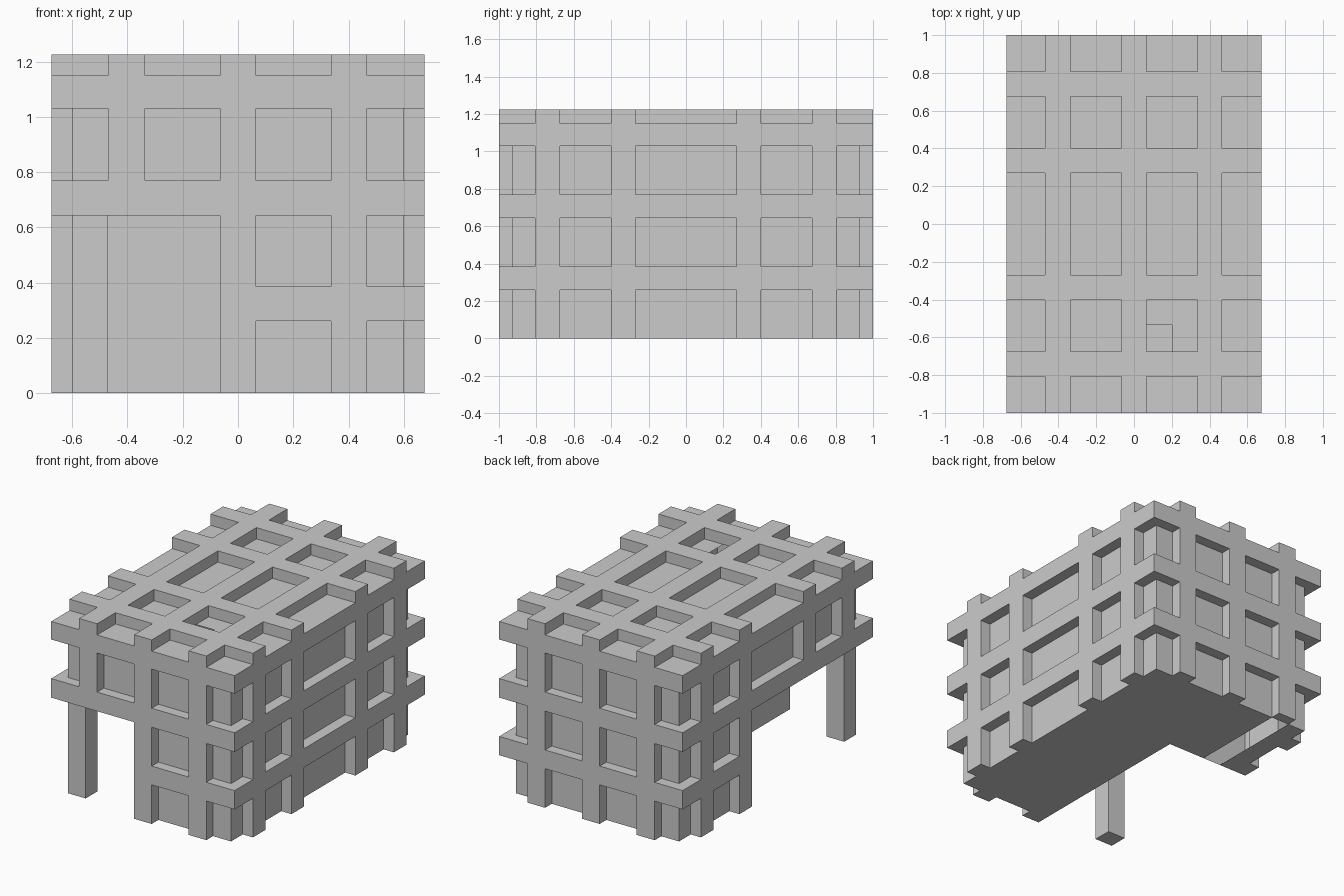
import bpy, bmesh

if "Cube" in bpy.data.objects:
    bpy.data.objects.remove(bpy.data.objects["Cube"])

# Break lines of the block structure along each axis
XS = [-0.675, -0.60, -0.47, -0.337, -0.065, 0.065, 0.20, 0.337, 0.467, 0.60, 0.675]
YS = [-1, -0.93, -0.807, -0.675, -0.535, -0.402, -0.27, 0.27, 0.402, 0.675, 0.807, 0.93, 1]
ZS = [0, 0.26, 0.385, 0.643, 0.77, 1.03, 1.15, 1.225]

# Raised bands wrapping the body: centre positions and half width
X_BANDS, Y_BANDS, Z_BANDS = (-0.403, 0, 0.402), (-0.741, -0.336, 0.336, 0.741), (0.323, 0.707, 1.09)


def on_band(value, bands):
    return any(abs(value - b) < 0.069 for b in bands)


def body(x, y, z):
    """Core box plus bands in three directions, minus the open front left corner."""
    if abs(x) > 0.675 or abs(y) > 1 or not 0 < z < 1.225:
        return False
    if z < 0.643 and x < -0.065 and y < 0.27:
        return False
    core = abs(x) < 0.60 and abs(y) < 0.93 and z < 1.15
    return core or on_band(x, X_BANDS) or on_band(y, Y_BANDS) or on_band(z, Z_BANDS)


def opening(x, y, z):
    """Small missing panel on top and missing strip on the underside."""
    top = abs(z - 1.15) < 0.001 and 0.065 < x < 0.20 and -0.675 < y < -0.535
    bottom = z < 0.001 and -0.47 < x < -0.337 and 0.27 < y < 0.93
    return top or bottom


def finish(name, bm):
    mesh = bpy.data.meshes.new(name)
    bm.to_mesh(mesh)
    bm.free()
    obj = bpy.data.objects.new(name, mesh)
    bpy.context.collection.objects.link(obj)
    return obj


def block_surface(name, filled, skip):
    """Skin the cells for which filled() is true."""
    bm = bmesh.new()
    lines = (XS, YS, ZS)
    for i in range(len(XS) - 1):
        for j in range(len(YS) - 1):
            for k in range(len(ZS) - 1):
                lo = [lines[a][n] for a, n in enumerate((i, j, k))]
                hi = [lines[a][n + 1] for a, n in enumerate((i, j, k))]
                mid = [(p + q) / 2 for p, q in zip(lo, hi)]
                if not filled(*mid):
                    continue
                for axis in range(3):
                    for side, idx in ((lo, -1), (hi, 1)):
                        neighbour = list(mid)
                        neighbour[axis] = side[axis] + idx * 0.01
                        centre = list(mid)
                        centre[axis] = side[axis]
                        if filled(*neighbour) or skip(*centre):
                            continue
                        u, v = (axis + 1) % 3, (axis + 2) % 3
                        quad = []
                        for pu, pv in ((lo, lo), (hi, lo), (hi, hi), (lo, hi)):
                            co = list(centre)
                            co[u], co[v] = pu[u], pv[v]
                            quad.append(bm.verts.new(co))
                        bm.faces.new(quad if idx > 0 else quad[::-1])
    bmesh.ops.remove_doubles(bm, verts=bm.verts, dist=0.0005)
    return finish(name, bm)


def box(name, lo, hi):
    bm = bmesh.new()
    bmesh.ops.create_cube(bm, size=1)
    for vert in bm.verts:
        vert.co = [lo[a] if vert.co[a] < 0 else hi[a] for a in range(3)]
    return finish(name, bm)


# Main banded building
block_surface("banded_building", body, opening)

# Free-standing post under the front left corner
box("corner_post", (-0.60, -0.93, 0), (-0.47, -0.807, 0.643))
